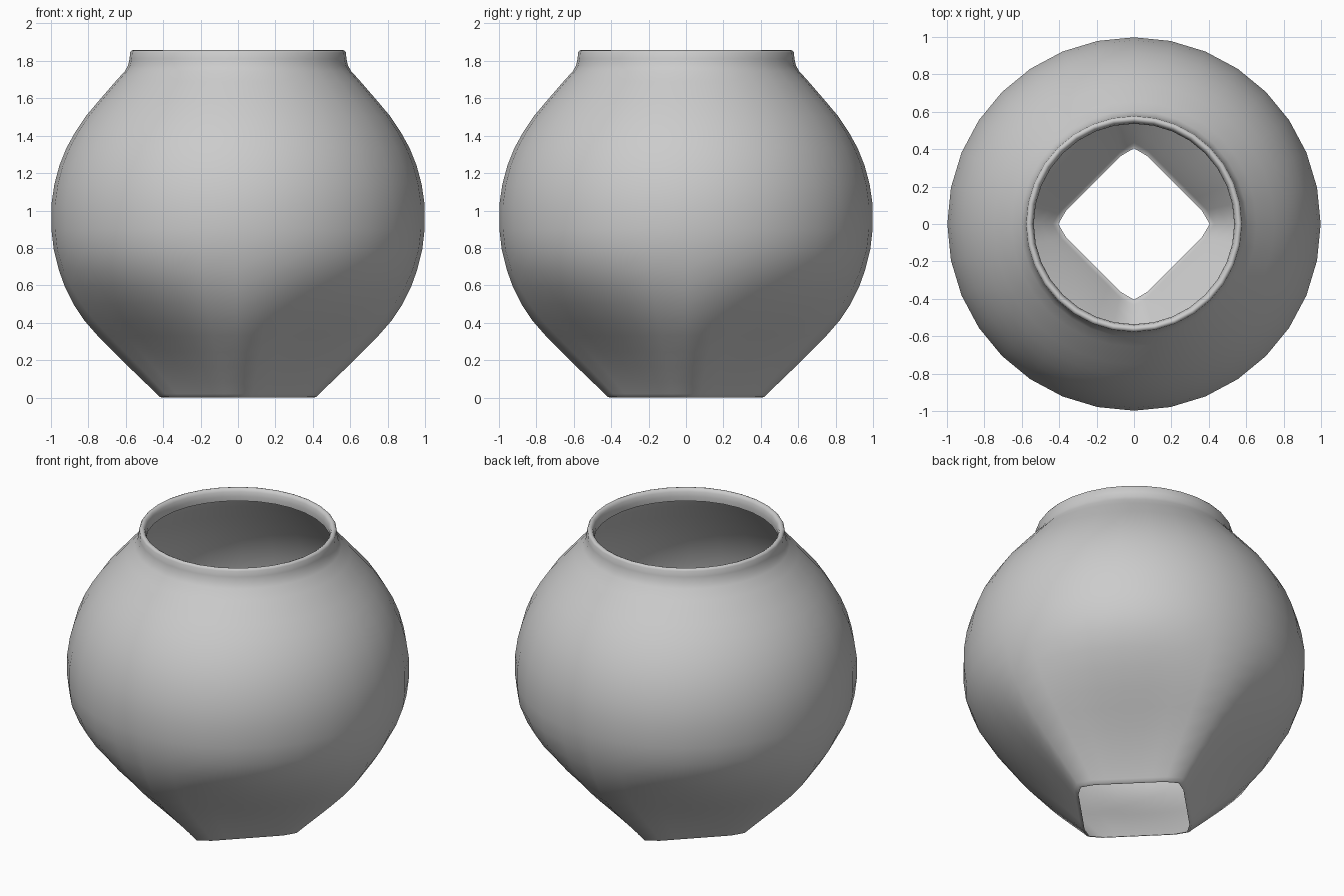
import bpy, bmesh, math

old = bpy.data.objects.get("Cube")
if old:
    bpy.data.objects.remove(old, do_unlink=True)

SIDES = 32

# Clay material
clay = bpy.data.materials.new("plain_grey")
clay.use_nodes = True
clay.diffuse_color = (0.6, 0.6, 0.6, 1)
bsdf = next(n for n in clay.node_tree.nodes if n.type == "BSDF_PRINCIPLED")
bsdf.inputs["Base Color"].default_value = clay.diffuse_color

# Profile (radius, height): foot opening, belly, shoulder, neck, inturned lip
profile = [
    (.405, 0), (.42, .004), (.435, .02), (.5, .083), (.58, .16), (.667, .245),
    (.75, .33), (.82, .41), (.88, .5), (.925, .59), (.957, .68), (.985, .79),
    (.998, .9), (.998, 1.03), (.982, 1.14), (.955, 1.24), (.917, 1.335),
    (.87, 1.42), (.813, 1.505), (.75, 1.58), (.655, 1.69), (.605, 1.745),
    (.588, 1.775), (.58, 1.81), (.577, 1.845), (.57, 1.855), (.56, 1.858),
    (.549, 1.853), (.541, 1.838), (.536, 1.81), (.538, 1.78),
]


def ring_radius(radius, z, angle):
    """Rounded square at the foot, easing into a circle at the belly."""
    t = min(max((z - .05) / .75, 0), 1)
    squareness = 1 - t * t * (3 - 2 * t)
    square = min(1, 1.073 / (abs(math.cos(angle)) + abs(math.sin(angle))))
    return radius * (1 + (square - 1) * squareness)


# Pot body: stacked rings joined by quads, open at both ends
bm = bmesh.new()
rings = []
for radius, z in profile:
    ring = []
    for i in range(SIDES):
        a = math.tau * i / SIDES
        r = ring_radius(radius, z, a)
        ring.append(bm.verts.new((r * math.cos(a), r * math.sin(a), z)))
    rings.append(ring)
for low, high in zip(rings, rings[1:]):
    for i in range(SIDES):
        j = (i + 1) % SIDES
        bm.faces.new((low[i], low[j], high[j], high[i])).smooth = True

mesh = bpy.data.meshes.new("pot_body")
bm.to_mesh(mesh)
bm.free()
mesh.materials.append(clay)
pot = bpy.data.objects.new("pot_body", mesh)
bpy.context.collection.objects.link(pot)
